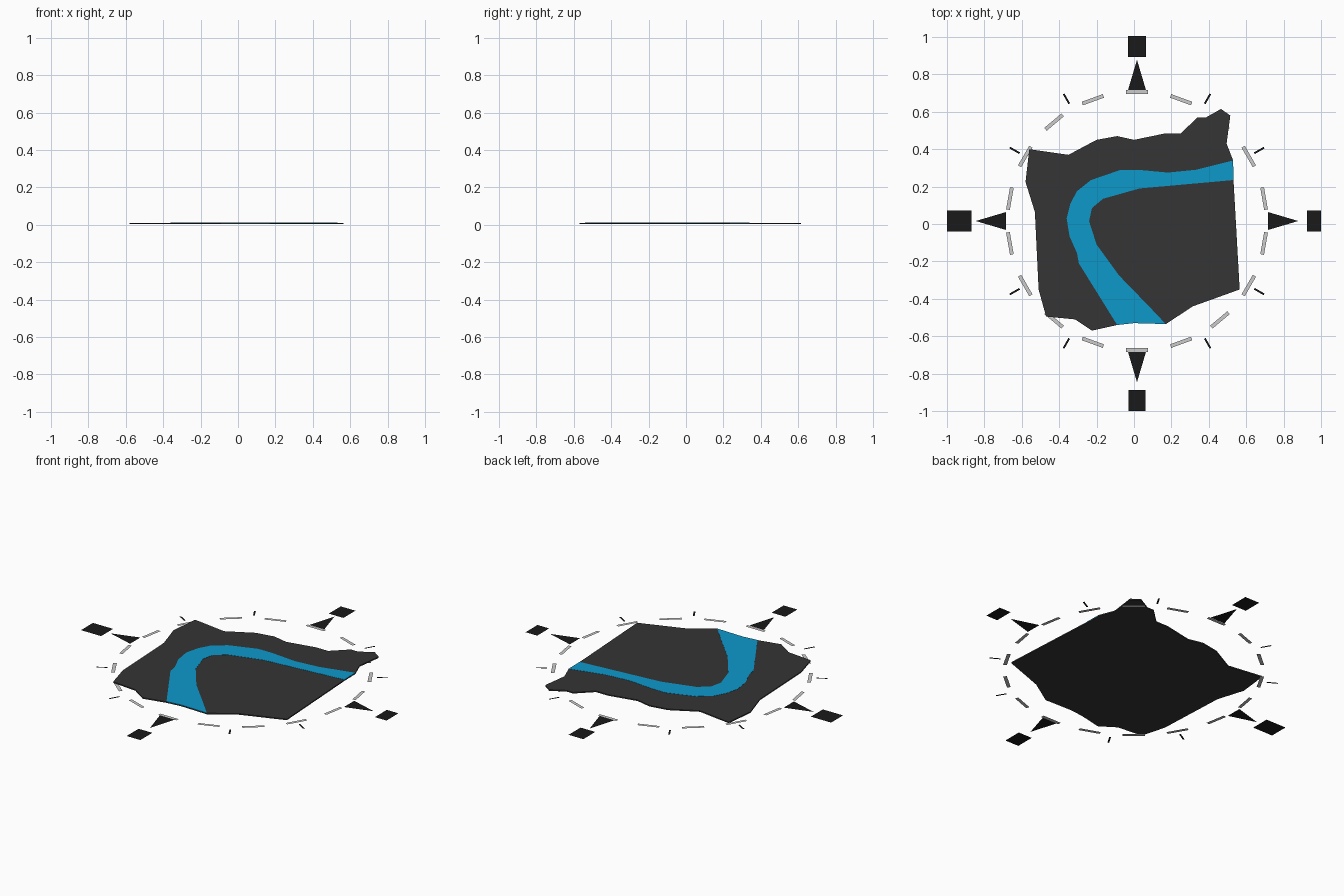
import bpy, bmesh
from math import radians
from mathutils import Matrix, Vector

if "Cube" in bpy.data.objects:
    bpy.data.objects.remove(bpy.data.objects["Cube"])

CENTRE = Vector((0.016, 0.016, 0))


def material(name, color):
    m = bpy.data.materials.new(name)
    m.diffuse_color = (*color, 1)
    m.use_nodes = True
    m.node_tree.nodes["Principled BSDF"].inputs["Base Color"].default_value = m.diffuse_color
    return m


dark = material("dark_land", (0.035, 0.035, 0.035))
black = material("black_mark", (0.01, 0.01, 0.01))
blue = material("water", (0.004, 0.32, 0.6))


def plate(name, points, z, height=0.0, mat=None, matrix=Matrix()):
    """Flat outline, optionally thickened upward."""
    bm = bmesh.new()
    face = bm.faces.new([bm.verts.new((x, y, z)) for x, y in points])
    face.normal_update()
    if face.normal.z < 0:
        face.normal_flip()
    if height:
        top = bmesh.ops.extrude_face_region(bm, geom=[face], use_keep_orig=True)
        verts = [v for v in top["geom"] if isinstance(v, bmesh.types.BMVert)]
        bmesh.ops.translate(bm, verts=verts, vec=(0, 0, height))
        bmesh.ops.recalc_face_normals(bm, faces=bm.faces)
    bm.transform(matrix)
    me = bpy.data.meshes.new(name)
    bm.to_mesh(me)
    bm.free()
    ob = bpy.data.objects.new(name, me)
    bpy.context.collection.objects.link(ob)
    if mat:
        me.materials.append(mat)
    return ob


def rect(x, y, w, h):
    return [(x - w / 2, y - h / 2), (x + w / 2, y - h / 2),
            (x + w / 2, y + h / 2), (x - w / 2, y + h / 2)]


def around(angle):
    """Places a shape drawn along +x at a compass angle."""
    return Matrix.Translation(CENTRE) @ Matrix.Rotation(radians(angle), 4, 'Z')


# Ragged piece of land
land = [(-.56, .40), (-.35, .37), (-.20, .45), (-.09, .47), (0, .45), (.17, .485),
        (.25, .485), (.34, .57), (.385, .57), (.465, .615), (.515, .58), (.495, .43),
        (.53, .34), (.532, .235), (.565, -.35), (.315, -.44), (.17, -.535), (0, -.53),
        (-.09, -.54), (-.225, -.57), (-.315, -.51), (-.47, -.495), (-.51, -.35),
        (-.53, .065), (-.58, .225)]
plate("land", land, 0.004, 0.007, dark)

# Bending river laid into the land: outer bank, then inner bank
outer = [(.53, .34), (.33, .29), (.18, .275), (.02, .29), (-.07, .29), (-.23, .235),
         (-.305, .175), (-.34, .11), (-.36, .03), (-.345, -.065), (-.305, -.155),
         (-.295, -.21), (-.09, -.54), (0, -.53)]
inner = [(.17, -.535), (.085, -.445), (-.08, -.275), (-.2, -.11), (-.24, .015),
         (-.225, .085), (-.165, .135), (.03, .19), (.532, .235)]
plate("river", outer + inner, 0.005, 0.007, blue)

# Dashed compass ring
for i in range(18):
    plate(f"ring_dash_{i + 1}", rect(.69, 0, .02, .12), 0, matrix=around(90 + 20 * i))

# Thin radial ticks between the main directions
for angle in range(0, 360, 30):
    if angle % 90:
        plate(f"tick_{angle}", rect(.755, 0, .06, .01), 0, mat=black, matrix=around(angle))

# Direction arrows
for name, angle in (("east", 0), ("north", 90), ("west", 180), ("south", 270)):
    plate(f"{name}_arrow", [(.70, -.048), (.862, 0), (.70, .048)], 0.001,
          mat=black, matrix=around(angle))

# Plain blank tiles at the four outer direction positions
for name, x, y, w in (("east", .962, .016, .076), ("west", -.934, .016, .132),
                      ("north", .016, .95, .096), ("south", .016, -.944, .09)):
    plate(f"{name}_marker", rect(x, y, w, .112), 0, mat=black)
